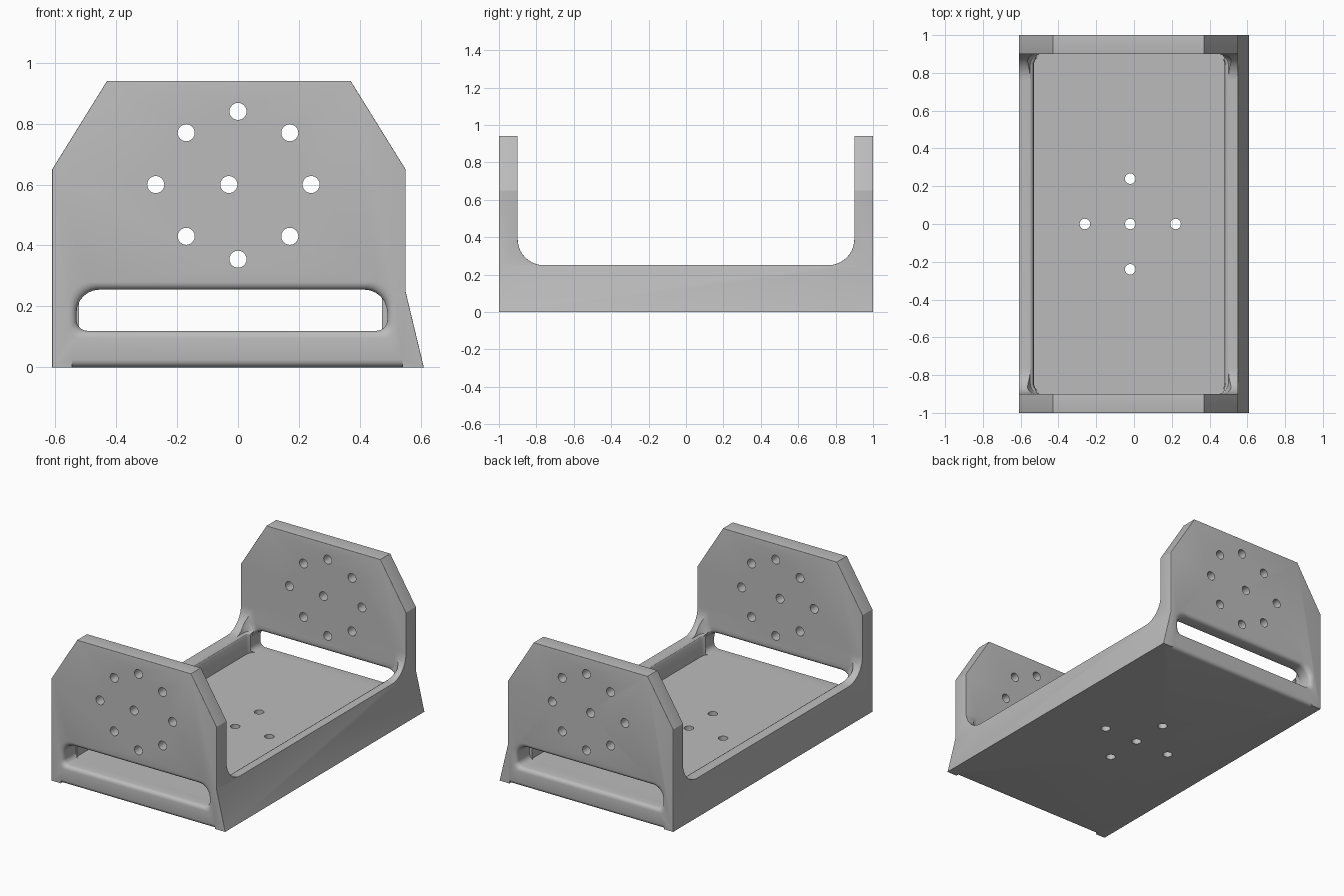
import bpy, bmesh, math
from mathutils import Vector

if "Cube" in bpy.data.objects:
    bpy.data.objects.remove(bpy.data.objects["Cube"])

FLOOR, RAIL, INNER = 0.12, 0.25, 0.9   # floor height, rail height, inner plate face
LEFT, RIGHT = -0.53, 0.48              # tray walls
ROUND = 0.025


def loft(name, sections):
    """Closed solid through rings with equal point counts."""
    bm = bmesh.new()
    rings = [[bm.verts.new(p) for p in ring] for ring in sections]
    n = len(rings[0])
    for a, b in zip(rings, rings[1:]):
        for i in range(n):
            j = (i + 1) % n
            bm.faces.new((a[i], a[j], b[j], b[i]))
    bm.faces.new(rings[0])
    bm.faces.new(rings[-1])
    bmesh.ops.recalc_face_normals(bm, faces=bm.faces)
    mesh = bpy.data.meshes.new(name)
    bm.to_mesh(mesh)
    bm.free()
    obj = bpy.data.objects.new(name, mesh)
    bpy.context.collection.objects.link(obj)
    return obj


def rounded_rect(u0, u1, v0, v1, r_low, r_high, steps=6):
    corners = [(u1 - r_high, v1 - r_high, r_high, 0), (u0 + r_high, v1 - r_high, r_high, 1),
               (u0 + r_low, v0 + r_low, r_low, 2), (u1 - r_low, v0 + r_low, r_low, 3)]
    pts = []
    for u, v, r, quarter in corners:
        for k in range(steps + 1):
            t = (quarter + k / steps) * math.pi / 2
            pts.append((u + r * math.cos(t), v + r * math.sin(t)))
    return pts


def cut(target, cutter):
    cutter.hide_render = True
    mod = target.modifiers.new("cut", "BOOLEAN")
    mod.operation, mod.solver, mod.object = "DIFFERENCE", "EXACT", cutter
    bpy.context.view_layer.objects.active = target
    bpy.ops.object.modifier_apply(modifier=mod.name)
    bpy.data.objects.remove(cutter)


def drill(target, centre, axis, radius=0.028, depth=0.4):
    ring = []
    for k in range(24):
        t = k * math.tau / 24
        a, b = radius * math.cos(t), radius * math.sin(t)
        ring.append(Vector((a, 0, b) if axis.y else (a, b, 0)) + centre)
    half = axis * depth / 2
    cut(target, loft("drill", [[p - half for p in ring], [p + half for p in ring]]))


# Body: end outline swept along the full length
outline = [(-0.61, 0), (0.61, 0), (0.55, RAIL), (0.55, 0.65),
           (0.37, 0.94), (-0.43, 0.94), (-0.61, 0.65)]
body = loft("cradle_body", [[(x, y, z) for x, z in outline] for y in (-1, 1)])

# Open middle between the end plates, with large fillets down to the rails
opening = rounded_rect(-INNER, INNER, RAIL, 1.5, 0.14, 0.05, 10)
cut(body, loft("opening", [[(x, y, z) for y, z in opening] for x in (-1, 1)]))

# Round the square outer edges, leaving the underside sharp
bm = bmesh.new()
bm.from_mesh(body.data)
bmesh.ops.dissolve_limit(bm, angle_limit=0.01, verts=bm.verts, edges=bm.edges)
edges = [e for e in bm.edges if len(e.link_faces) == 2 and e.calc_face_angle(0) > 1.2
         and max(v.co.z for v in e.verts) > 0.01]
bmesh.ops.bevel(bm, geom=edges, offset=ROUND, segments=4, profile=0.5,
                affect="EDGES", clamp_overlap=True)
bm.to_mesh(body.data)
bm.free()

# Tray hollow, widening over the rails so the fillets blend into the plates
levels = [(FLOOR, 0), (RAIL - 0.022, 0), (RAIL - 0.008, 0.006), (RAIL + 0.001, 0.02),
          (0.3, 0.04), (0.4, 0.055)]
hollow = []
for z, d in levels:
    ring = rounded_rect(LEFT - d, RIGHT + d, -INNER, INNER, 0.06, 0.06)
    hollow.append([(x, y, z) for x, y in ring])
cut(body, loft("hollow", hollow))

# Long slot through each end plate, with rounded lips
arc = [k * math.pi / 8 for k in range(5)]
lips = [(0.87, ROUND, 0)]
lips += [(0.925 - ROUND * math.sin(t), ROUND * (1 - math.cos(t)), 0) for t in reversed(arc)]
lips += [(0.975 + ROUND * math.sin(t), ROUND * (1 - math.cos(t)),
          ROUND * (1 - math.cos(t))) for t in arc]
lips += [(1.05, ROUND, ROUND)]
for side in (-1, 1):
    rings = []
    for y, top, low in lips:
        ring = rounded_rect(LEFT - low, 0.49 + low, FLOOR - low, 0.255 + top, 0.035, 0.075)
        rings.append([(x, side * y, z) for x, z in ring])
    cut(body, loft("slot", rings))

    # Rounded lower edge between the corner feet
    edge = [(1 - ROUND * (1 - math.cos(t)), ROUND * (1 - math.sin(t))) for t in arc]
    edge += [(1 - ROUND, -0.05), (1.05, -0.05), (1.05, ROUND)]
    cut(body, loft("lower_edge", [[(x, side * y, z) for y, z in edge] for x in (-0.545, 0.54)]))

    # Bolt holes in the end plate
    for x, z in [(-0.03, 0.6), (-0.27, 0.6), (0.24, 0.6), (0, 0.84), (0, 0.355),
                 (-0.17, 0.77), (0.17, 0.77), (-0.17, 0.43), (0.17, 0.43)]:
        drill(body, Vector((x, side * 0.95, z)), Vector((0, 1, 0)))

# Bolt holes in the floor
for x, y in [(-0.02, 0), (-0.26, 0), (0.22, 0), (-0.02, 0.24), (-0.02, -0.24)]:
    drill(body, Vector((x, y, 0.06)), Vector((0, 0, 1)))

# Single grey finish
grey = bpy.data.materials.new("plain_grey")
grey.use_nodes = True
colour = (0.5, 0.5, 0.5, 1)
grey.diffuse_color = colour
grey.node_tree.nodes["Principled BSDF"].inputs["Base Color"].default_value = colour
body.data.materials.clear()
body.data.materials.append(grey)
for face in body.data.polygons:
    face.material_index = 0

bpy.ops.object.select_all(action="DESELECT")
body.select_set(True)
bpy.context.view_layer.objects.active = body
bpy.ops.object.shade_smooth_by_angle(angle=math.radians(28))
